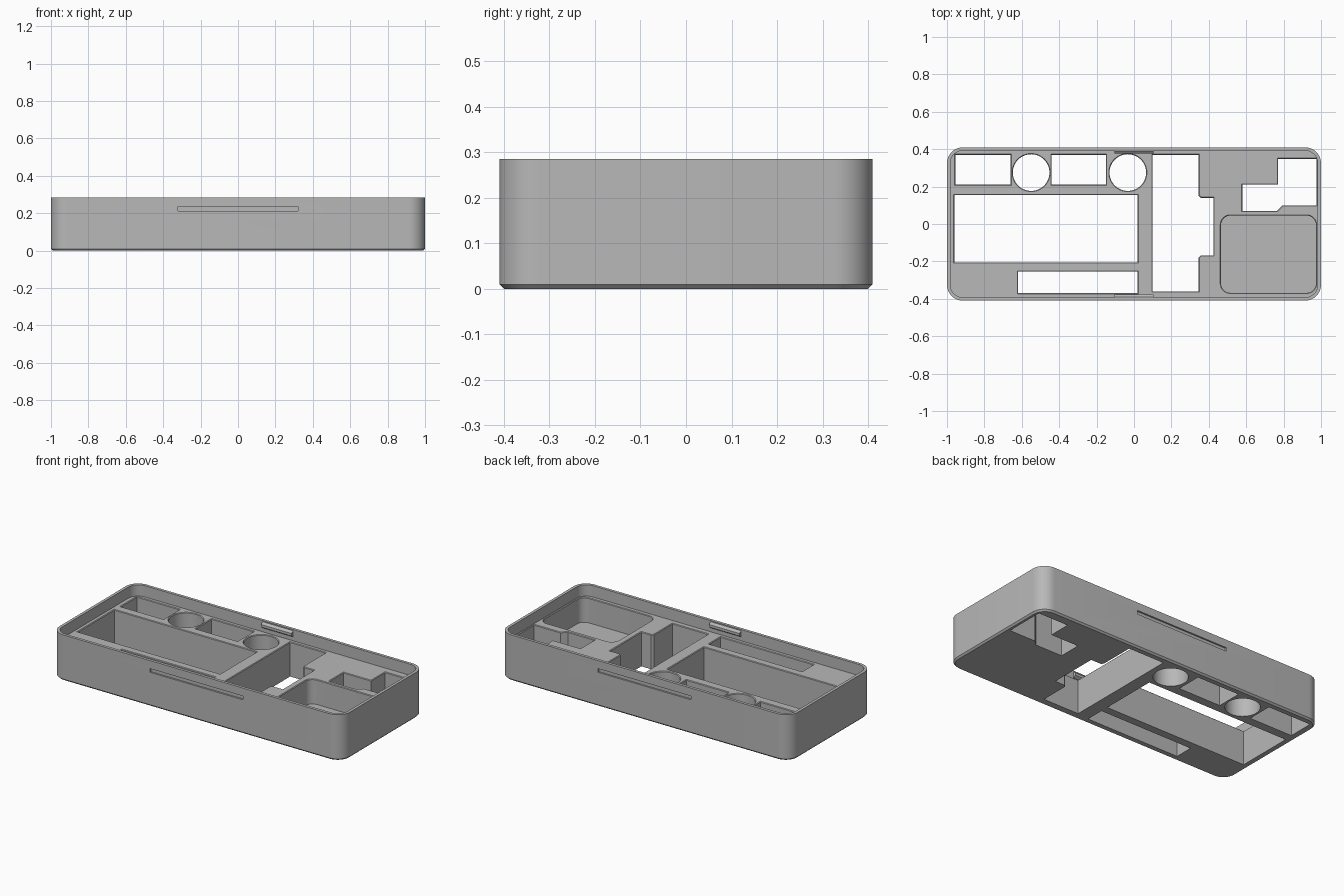
import bpy, bmesh, math
from mathutils import Vector

if "Cube" in bpy.data.objects:
    bpy.data.objects.remove(bpy.data.objects["Cube"])

grey = bpy.data.materials.new("mid_grey")
grey.use_nodes = True
grey.diffuse_color = (0.48, 0.48, 0.48, 1)
grey.node_tree.nodes["Principled BSDF"].inputs["Base Color"].default_value = grey.diffuse_color

HEIGHT, DECK, LIP = 0.285, 0.215, 0.004


def rounded(x0, x1, y0, y1, r, steps=10):
    """Counter-clockwise rectangle with round corners."""
    pts = []
    corners = [(x1 - r, y1 - r), (x0 + r, y1 - r), (x0 + r, y0 + r), (x1 - r, y0 + r)]
    for k, (cx, cy) in enumerate(corners):
        for i in range(steps + 1):
            a = math.pi / 2 * (k + i / steps)
            pts.append((cx + r * math.cos(a), cy + r * math.sin(a)))
    return pts


def rect(x0, x1, y0, y1):
    return [(x0, y0), (x1, y0), (x1, y1), (x0, y1)]


def circle(cx, cy, r, n=48):
    return [(cx + r * math.cos(math.tau * i / n), cy + r * math.sin(math.tau * i / n)) for i in range(n)]


def grow(pts, d):
    """Offset a counter-clockwise outline outward by d with mitred corners."""
    out = []
    for i, p in enumerate(pts):
        p = Vector(p)
        e = (p - Vector(pts[i - 1])).normalized()
        f = (Vector(pts[(i + 1) % len(pts)]) - p).normalized()
        n, m = Vector((e.y, -e.x)), Vector((f.y, -f.x))
        out.append(p + (n + m) * d / (1 + n.dot(m)))
    return out


def loft(name, layers):
    """Closed solid through matching outlines at rising heights."""
    bm = bmesh.new()
    rings = [[bm.verts.new((p[0], p[1], z)) for p in pts] for pts, z in layers]
    n = len(rings[0])
    for a, b in zip(rings, rings[1:]):
        for i in range(n):
            j = (i + 1) % n
            bm.faces.new((a[i], a[j], b[j], b[i]))
    bm.faces.new(rings[0][::-1])
    bm.faces.new(rings[-1])
    bmesh.ops.recalc_face_normals(bm, faces=bm.faces)
    mesh = bpy.data.meshes.new(name)
    bm.to_mesh(mesh)
    bm.free()
    mesh.materials.append(grey)
    obj = bpy.data.objects.new(name, mesh)
    bpy.context.collection.objects.link(obj)
    return obj


def well(pts, floor):
    """Cutter for a compartment with a slim chamfer at the deck."""
    return loft("well_cutter", [(pts, floor), (pts, DECK - LIP),
                                (grow(pts, LIP), DECK), (grow(pts, LIP), DECK + 0.02)])


# Case body with chamfered base
outer = rounded(-1, 1, -0.41, 0.41, 0.085)
body = loft("tray_body", [(grow(outer, -0.01), 0), (outer, 0.01), (outer, HEIGHT)])

# Recess inside the rim
inner = grow(outer, -0.018)
cutters = [loft("rim_cutter", [(inner, DECK), (inner, HEIGHT + 0.1)])]

# Open compartments
stepped_bay = [(0.1, -0.36), (0.345, -0.36), (0.345, -0.18), (0.357, -0.168), (0.425, -0.168),
               (0.425, 0.14), (0.357, 0.14), (0.345, 0.152), (0.345, 0.37), (0.1, 0.37)]
corner_bay = [(0.58, 0.07), (0.765, 0.07), (0.795, 0.1), (0.975, 0.1),
              (0.975, 0.348), (0.77, 0.348), (0.77, 0.21), (0.58, 0.21)]
openings = [rect(-0.955, -0.66, 0.21, 0.37), rect(-0.44, -0.15, 0.21, 0.37),
            rect(-0.96, 0.02, -0.205, 0.155), rect(-0.62, 0.02, -0.37, -0.255),
            circle(-0.55, 0.275, 0.098), circle(-0.033, 0.275, 0.098),
            stepped_bay, corner_bay]
cutters += [well(pts, -0.1) for pts in openings]

# Closed pocket with round corners
cutters.append(well(rounded(0.465, 0.973, -0.368, 0.045, 0.05), 0.06))

# Long grooves outside the front and back walls
for side in (-1, 1):
    y0, y1 = sorted((side * 0.4, side * 0.45))
    groove = rect(-0.32, 0.32, y0, y1)
    cutters.append(loft("groove_cutter", [(groove, 0.212), (groove, 0.235)]))

for c in cutters:
    c.hide_render = True
    mod = body.modifiers.new("cut", "BOOLEAN")
    mod.operation, mod.solver, mod.object = "DIFFERENCE", "EXACT", c

# Bake the cuts and drop the cutters
graph = bpy.context.evaluated_depsgraph_get()
cut_mesh = bpy.data.meshes.new_from_object(body.evaluated_get(graph))
body.modifiers.clear()
body.data = cut_mesh
for c in cutters:
    bpy.data.objects.remove(c)

# Snap tabs inside the front and back walls
for side, name in ((-1, "front_snap_tab"), (1, "back_snap_tab")):
    def strip(depth):
        y0, y1 = sorted((side * (0.393 - depth), side * 0.395))
        return rect(-0.105, 0.105, y0, y1)
    loft(name, [(strip(0.002), 0.24), (strip(0.016), 0.25), (strip(0.016), 0.266), (strip(0.002), 0.278)])

# Smooth the round corners, keep the edges crisp
bpy.ops.object.select_all(action="DESELECT")
body.select_set(True)
bpy.context.view_layer.objects.active = body
bpy.ops.object.shade_smooth_by_angle(angle=math.radians(30))
